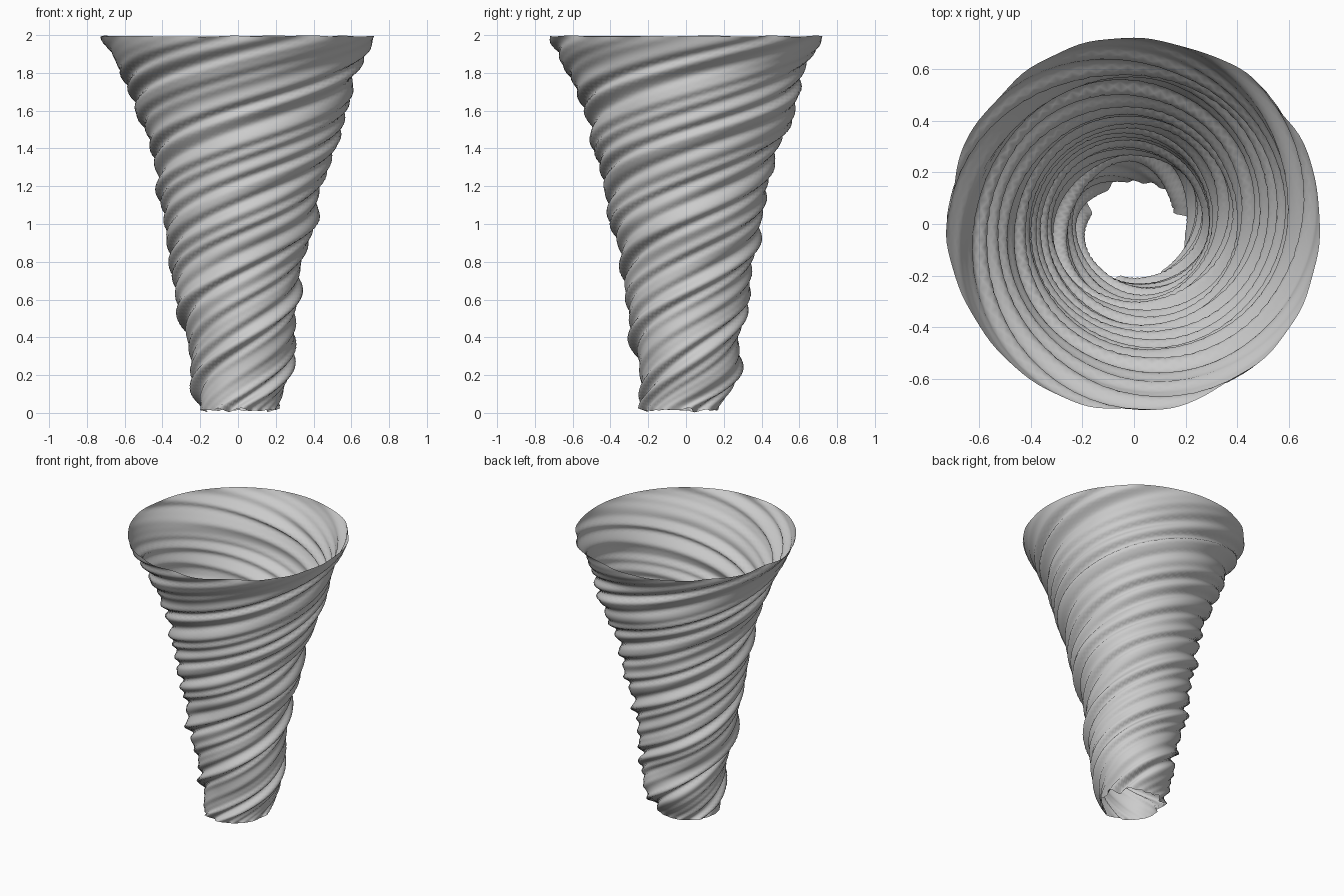
import bpy, bmesh, math, random

if "Cube" in bpy.data.objects:
    bpy.data.objects.remove(bpy.data.objects["Cube"])

random.seed(4)
SIDES, RINGS = 128, 110
TWIST = 5.9            # radians of swirl per unit of height

# funnel profile every 0.2 in height: radius, centre x, centre y
PROFILE = [
    (0.200, 0.000, -0.030), (0.255, 0.015, 0.015), (0.280, 0.015, 0.000),
    (0.318, -0.008, 0.005), (0.342, -0.008, 0.008), (0.393, 0.010, 0.000),
    (0.426, 0.008, 0.000), (0.482, 0.030, 0.000), (0.552, 0.018, 0.022),
    (0.618, 0.006, -0.005), (0.722, 0.000, 0.000)]


def sample(z):
    """Smooth interpolation along the profile."""
    i = min(int(z / 0.2), 9)
    t = z / 0.2 - i
    p = [PROFILE[min(max(i + k, 0), 10)] for k in (-1, 0, 1, 2)]
    return [0.5 * (2 * b + (c - a) * t + (2 * a - 5 * b + 4 * c - d) * t * t
                   + (3 * b - a - 3 * c + d) * t ** 3) for a, b, c, d in zip(*p)]


# irregular swirl folds: (count, amplitude, phase, slow drift)
WAVES = [(n, a, random.uniform(0, 6.28), random.uniform(-1.5, 1.5))
         for n, a in ((3, .004), (5, .006), (8, .009), (11, .010), (14, .006), (19, .004))]


def folds(theta, z):
    u = theta - TWIST * z
    return sum(a * math.sin(n * u + ph + dr * z) for n, a, ph, dr in WAVES)


# swirling open funnel
bm = bmesh.new()
rings = []
for j in range(RINGS + 1):
    z = 2 * j / RINGS
    r, cx, cy = sample(z)
    fade = min(1, 0.4 + (2 - z) * 3)
    ring = []
    for i in range(SIDES):
        th = 2 * math.pi * i / SIDES
        f = folds(th, z) * fade
        rr = r + f
        # ragged lower and upper rims
        low = 0.015 + 0.4 * f
        zz = z + max(0, 1 - z / 0.1) * low - max(0, (z - 1.9) / 0.1) * max(0, 0.006 + 0.4 * f)
        ring.append(bm.verts.new((cx + rr * math.cos(th), cy + rr * math.sin(th), max(0, zz))))
    rings.append(ring)
for a, b in zip(rings, rings[1:]):
    for i in range(SIDES):
        k = (i + 1) % SIDES
        bm.faces.new((a[i], a[k], b[k], b[i])).smooth = True

mesh = bpy.data.meshes.new("whirlwind_funnel")
bm.to_mesh(mesh)
bm.free()
obj = bpy.data.objects.new("whirlwind_funnel", mesh)
bpy.context.collection.objects.link(obj)
